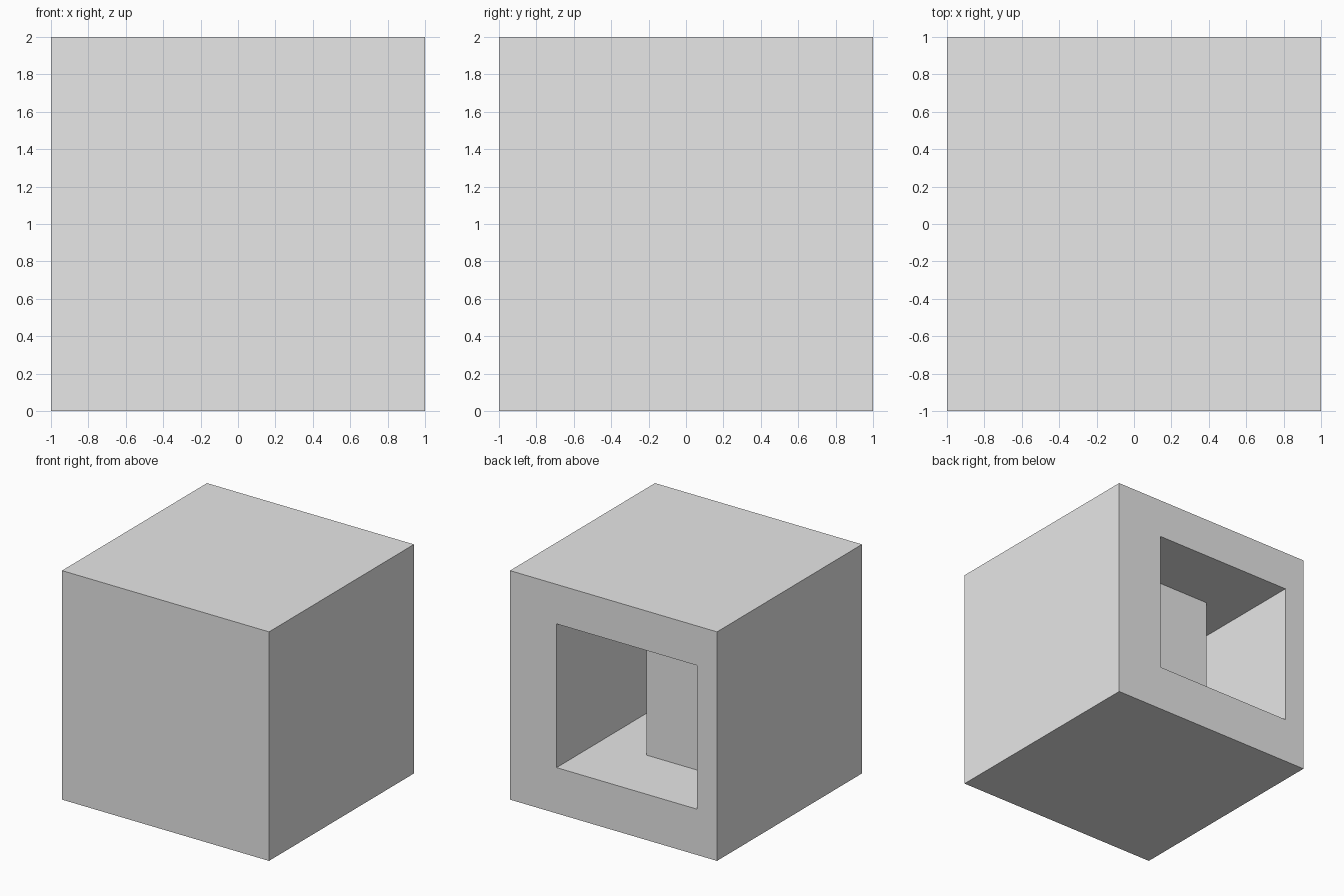
import bpy
import bmesh

# Remove the default object
if "Cube" in bpy.data.objects:
    bpy.data.objects.remove(bpy.data.objects["Cube"], do_unlink=True)

# One plain colour
GREY = (0.8, 0.8, 0.8, 1.0)
grey = bpy.data.materials.new("light grey")
grey.use_nodes = True
grey.diffuse_color = GREY
grey.node_tree.nodes["Principled BSDF"].inputs["Base Color"].default_value = GREY


def prism(name, outline, z_low, z_high):
    """Extrude a plan outline (x, y) between two heights."""
    bm = bmesh.new()
    base = bm.faces.new([bm.verts.new((x, y, z_low)) for x, y in outline])
    top = bmesh.ops.extrude_face_region(bm, geom=[base])["geom"]
    verts = [v for v in top if isinstance(v, bmesh.types.BMVert)]
    bmesh.ops.translate(bm, verts=verts, vec=(0, 0, z_high - z_low))
    bmesh.ops.recalc_face_normals(bm, faces=bm.faces)
    mesh = bpy.data.meshes.new(name)
    bm.to_mesh(mesh)
    bm.free()
    mesh.materials.append(grey)
    obj = bpy.data.objects.new(name, mesh)
    bpy.context.scene.collection.objects.link(obj)
    return obj


# Solid outer block
block = prism("hollow_block", [(-1, -1), (1, -1), (1, 1), (-1, 1)], 0, 2)

# Cavity open to the back, forked around a central pier
left, right = 0.55, -0.805
pier_left, pier_right, pier_back = 0.1, -0.45, 0.4
mouth, end = 1.2, -0.65
cavity = prism("cavity_cutter", [
    (left, mouth), (right, mouth), (right, end), (pier_right, end),
    (pier_right, pier_back), (pier_left, pier_back),
    (pier_left, end), (left, end)], 0.4, 1.655)
cavity.hide_render = True

# Cut the cavity, then discard the cutter
cut = block.modifiers.new("cavity", "BOOLEAN")
cut.operation = "DIFFERENCE"
cut.solver = "EXACT"
cut.object = cavity
bpy.context.view_layer.objects.active = block
block.select_set(True)
bpy.ops.object.modifier_apply(modifier=cut.name)
bpy.data.objects.remove(cavity, do_unlink=True)
